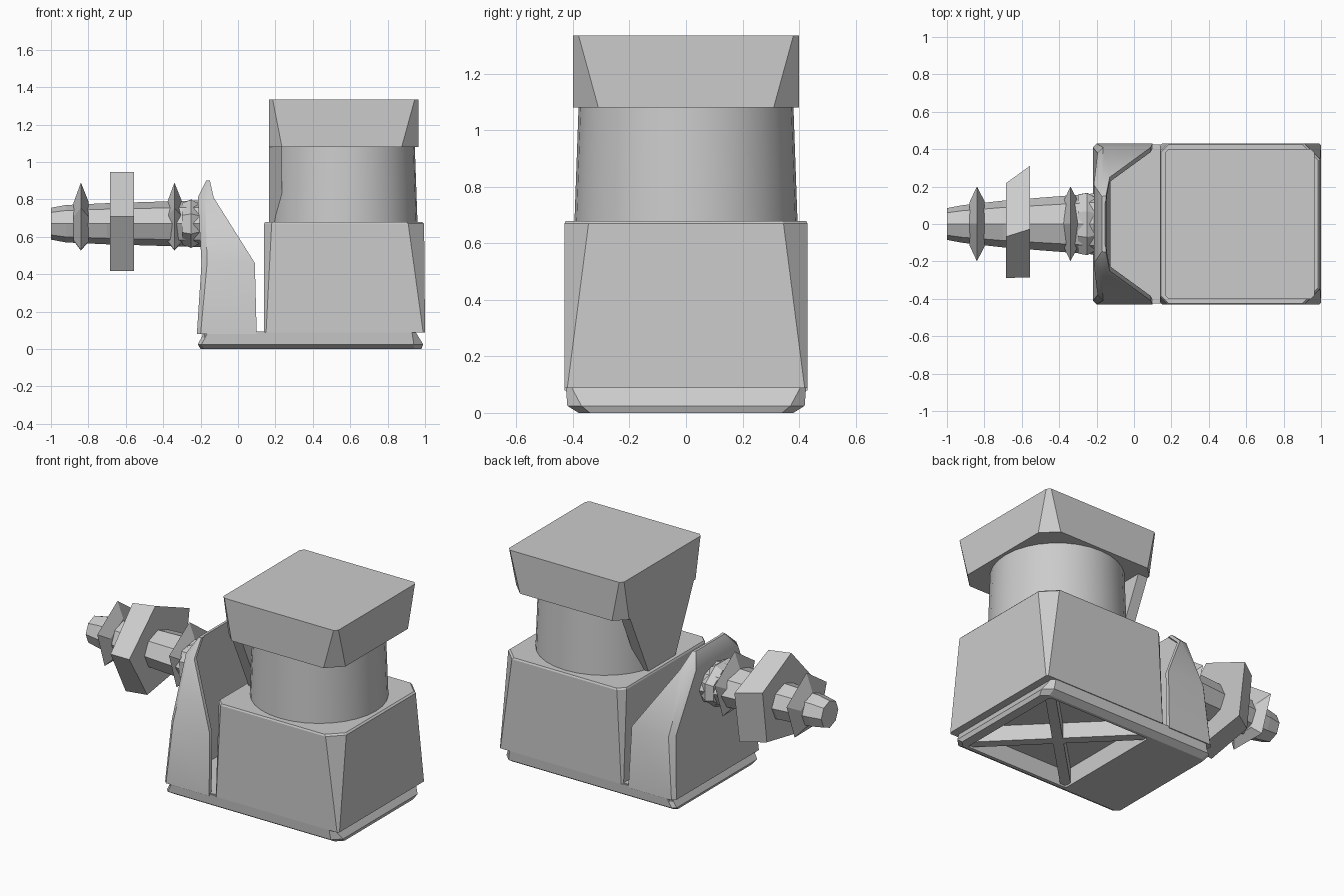
import bpy, bmesh, math
from mathutils import Vector

if "Cube" in bpy.data.objects:
    bpy.data.objects.remove(bpy.data.objects["Cube"], do_unlink=True)

grey = bpy.data.materials.new("plain grey")
grey.use_nodes = True
grey.diffuse_color = (0.6, 0.6, 0.6, 1)
grey.node_tree.nodes["Principled BSDF"].inputs["Base Color"].default_value = (0.6, 0.6, 0.6, 1)


def loft(name, rings, closed=False, smooth=False):
    """Skin a list of equal-length rings into one solid."""
    bm = bmesh.new()
    loops = [[bm.verts.new(p) for p in ring] for ring in rings]
    pairs = list(zip(loops, loops[1:]))
    if closed:
        pairs.append((loops[-1], loops[0]))
    for a, b in pairs:
        n = len(a)
        for i in range(n):
            j = (i + 1) % n
            bm.faces.new((a[i], a[j], b[j], b[i]))
    if not closed:
        bm.faces.new(loops[0])
        bm.faces.new(loops[-1])
    bmesh.ops.recalc_face_normals(bm, faces=bm.faces)
    mesh = bpy.data.meshes.new(name)
    bm.to_mesh(mesh)
    bm.free()
    obj = bpy.data.objects.new(name, mesh)
    bpy.context.collection.objects.link(obj)
    mesh.materials.append(grey)
    if smooth:
        bpy.ops.object.select_all(action="DESELECT")
        obj.select_set(True)
        bpy.context.view_layer.objects.active = obj
        bpy.ops.object.shade_smooth_by_angle(angle=math.radians(35))


def plan(x0, x1, y, z, left=0.01, right=0.01):
    """Rectangle at height z with cut corners at its two x ends."""
    a, b = left, right
    return [Vector((px, py, z)) for px, py in (
        (x0 + a, -y), (x1 - b, -y), (x1, b - y), (x1, y - b),
        (x1 - b, y), (x0 + a, y), (x0, y - a), (x0, a - y))]


def channel(x0, x1, y, z, cut):
    """U-shaped section at height z, open towards +x."""
    wall = 0.025
    inner = min(x0 + 0.07, x1 - 0.004)
    half = [(x0, y - cut), (x0 + cut, y), (x1, y), (x1, y - wall), (inner, y - wall - 0.01)]
    return [Vector((px, py, z)) for px, py in half + [(px, -py) for px, py in reversed(half)]]


def disc(x, ry, rz, n, turn=0.0, y=0.0, z=0.67):
    """Ring of n points around the x axis."""
    angles = [math.tau * i / n + turn for i in range(n)]
    return [Vector((x, y + ry * math.cos(t), z + rz * math.sin(t))) for t in angles]


# Base plate, open underneath the housing, with its ends undercut
loft("base", [plan(-0.2, 0.98, 0.38, 0.0, 0.02, 0.04),
              plan(-0.215, 0.99, 0.42, 0.025, 0.02, 0.05),
              plan(-0.18, 0.95, 0.425, 0.09, 0.02, 0.02),
              plan(0.2, 0.92, 0.36, 0.09),
              plan(0.2, 0.92, 0.36, 0.0)], closed=True)

# Housing whose upper corners are cut, with a shallow recess below
loft("housing", [plan(0.2, 0.92, 0.36, 0.11),
                 plan(0.2, 0.92, 0.36, 0.088),
                 plan(0.14, 1.0, 0.43, 0.088),
                 plan(0.14, 0.995, 0.43, 0.67, 0.04, 0.085),
                 plan(0.145, 0.985, 0.425, 0.68, 0.04, 0.085)])

# Diagonal ribs in the hollow underside
for side, label in ((1, "left"), (-1, "right")):
    a = Vector((0.2, -0.36 * side, 0))
    b = Vector((0.92, 0.36 * side, 0))
    across = (b - a).cross(Vector((0, 0, 1))).normalized() * 0.03
    foot = [a - across, b - across, b + across, a + across]
    loft("rib_" + label, [[p + Vector((0, 0, h)) for p in foot] for h in (0.012, 0.115)])

# Round neck
neck = []
for height, radius in ((0.67, 0.395), (1.09, 0.38)):
    neck.append([Vector((0.565 + radius * math.cos(math.tau * i / 32),
                         radius * math.sin(math.tau * i / 32), height)) for i in range(32)])
loft("neck", neck, smooth=True)

# Flat panel joining cap and housing
panel = [(-0.32, 1.085), (-0.13, 0.67), (0.13, 0.67), (0.32, 1.085)]
loft("neck_panel", [[Vector((x, y, z)) for y, z in panel] for x in (0.167, 0.235)])

# Cap with corners cut wider below
loft("cap", [plan(0.165, 0.965, 0.4, 1.08, 0.07, 0.09),
             plan(0.165, 0.965, 0.4, 1.335, 0.02, 0.02)])

# Bracket: arched plate with a sloping gusset on each side
loft("bracket", [channel(-0.22, 0.1, 0.43, 0.08, 0.02),
                 channel(-0.195, 0.09, 0.41, 0.46, 0.03),
                 channel(-0.215, -0.13, 0.25, 0.81, 0.04),
                 channel(-0.17, -0.15, 0.15, 0.9, 0.005)], smooth=True)

# Bracket floor, reaching across the slot to the housing
loft("bracket_floor", [plan(-0.19, 0.16, 0.42, z) for z in (0.06, 0.095)])

# Tapered shaft and collar
loft("shaft", [disc(-1.0, 0.085, 0.085, 8), disc(-0.92, 0.1, 0.1, 8),
               disc(-0.7, 0.125, 0.11, 8), disc(-0.19, 0.165, 0.125, 8)])
loft("collar", [disc(-0.3, 0.17, 0.12, 8, 0.4), disc(-0.25, 0.18, 0.14, 8, 0.4),
                disc(-0.2, 0.15, 0.11, 8, 0.4)])

# Sharp-edged small flanges
for name, x, turn in (("outer_flange", -0.84, 0.3), ("inner_flange", -0.34, 0.3)):
    loft(name, [disc(x - 0.04, 0.12, 0.11, 5, turn), disc(x, 0.21, 0.2, 5, turn, z=0.69),
                disc(x + 0.04, 0.13, 0.12, 5, turn)])

# Large faceted flange
loft("main_flange", [disc(-0.685, 0.27, 0.28, 5, 1.75, -0.02, 0.67),
                     disc(-0.555, 0.32, 0.28, 5, 1.75, 0.03, 0.67)])
